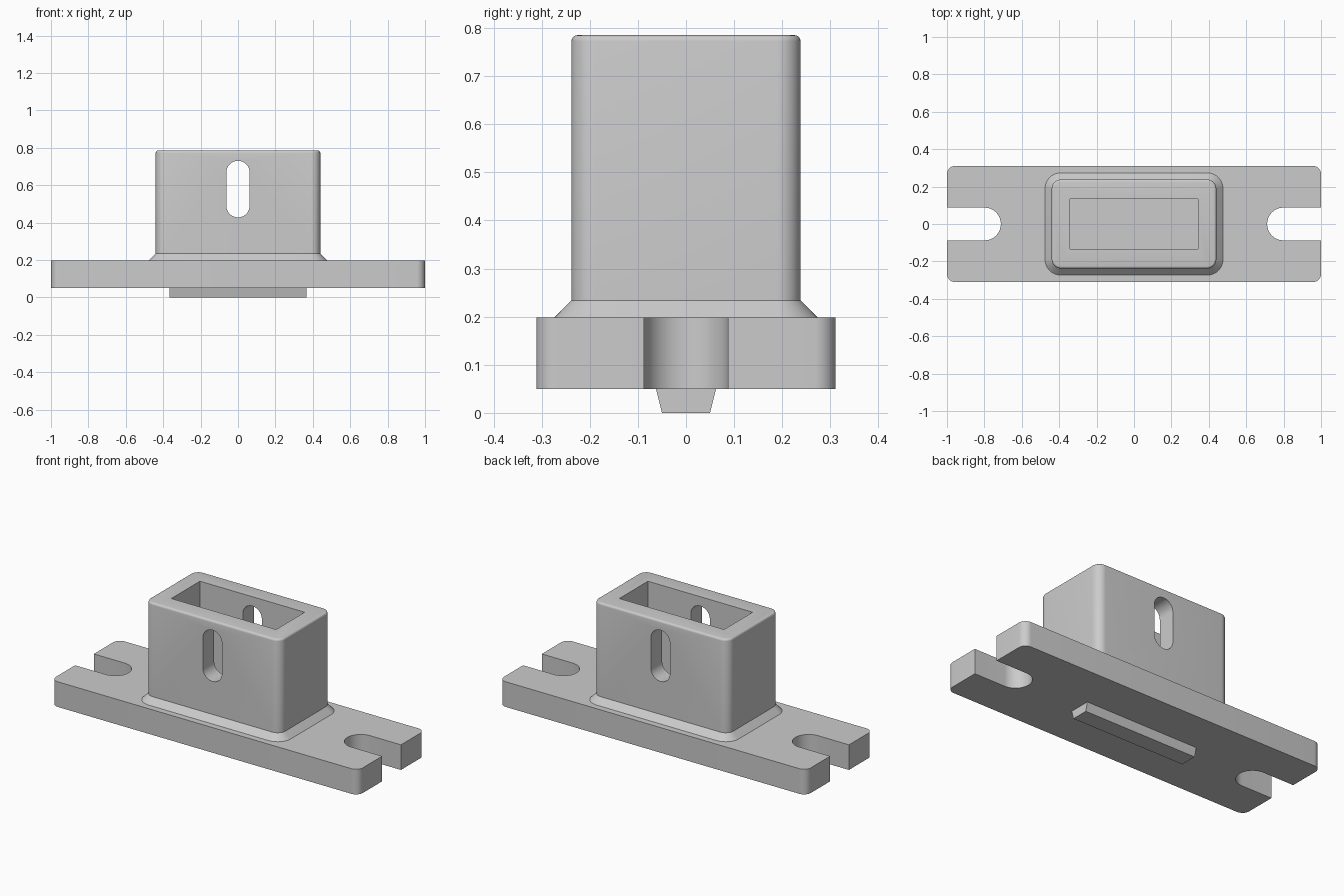
import bpy, bmesh
from math import pi, cos, sin, radians

old = bpy.data.objects.get("Cube")
if old:
    bpy.data.objects.remove(old, do_unlink=True)

grey = bpy.data.materials.new("plain_grey")
grey.use_nodes = True
colour = (0.6, 0.6, 0.6, 1)
grey.diffuse_color = colour
grey.node_tree.nodes["Principled BSDF"].inputs["Base Color"].default_value = colour


def outline(hx, hy, r=0, seg=10):
    """Rounded rectangle with half sizes hx, hy and corner radius r."""
    if r == 0:
        return [(hx, hy), (-hx, hy), (-hx, -hy), (hx, -hy)]
    pts = []
    for i, (sx, sy) in enumerate([(1, 1), (-1, 1), (-1, -1), (1, -1)]):
        for k in range(seg + 1):
            a = (i + k / seg) * pi / 2
            pts.append((sx * (hx - r) + r * cos(a), sy * (hy - r) + r * sin(a)))
    return pts


def loft(name, rings):
    """Closed solid through (outline, height) rings, listed bottom to top."""
    bm = bmesh.new()
    loops = [[bm.verts.new((x, y, z)) for x, y in pts] for pts, z in rings]
    for a, b in zip(loops, loops[1:]):
        for i in range(len(a)):
            j = (i + 1) % len(a)
            bm.faces.new((a[i], a[j], b[j], b[i]))
    bm.faces.new(loops[0][::-1])
    bm.faces.new(loops[-1])
    bmesh.ops.recalc_face_normals(bm, faces=bm.faces)
    mesh = bpy.data.meshes.new(name)
    bm.to_mesh(mesh)
    bm.free()
    mesh.materials.append(grey)
    ob = bpy.data.objects.new(name, mesh)
    bpy.context.collection.objects.link(ob)
    return ob


def combine(target, tool, operation):
    """Apply a boolean and discard the tool."""
    tool.hide_render = True
    bpy.context.view_layer.objects.active = target
    mod = target.modifiers.new(tool.name, "BOOLEAN")
    mod.operation, mod.solver, mod.object = operation, "EXACT", tool
    bpy.ops.object.modifier_apply(modifier=mod.name)
    bpy.data.objects.remove(tool, do_unlink=True)


# Base plate with rounded corners
plate_outline = outline(1, 0.311, 0.045)
bracket = loft("slotted_bracket", [(plate_outline, 0.05), (plate_outline, 0.198)])

# Housing: flared foot, straight walls, rounded top rim
HX, HY, R, RIM, TOP = 0.44, 0.238, 0.05, 0.0125, 0.785


def wall(offset):
    return outline(HX + offset, HY + offset, R + offset)


rings = [(wall(0.036), 0.1), (wall(0.036), 0.198), (wall(0), 0.234)]
for k in range(5):
    a = k / 4 * pi / 2
    rings.append((wall(RIM * (cos(a) - 1)), TOP - RIM * (1 - sin(a))))
combine(bracket, loft("housing", rings), "UNION")

# Tapered locating key underneath
key = loft("locating_key", [(outline(0.367, 0.05), 0), (outline(0.367, 0.0625), 0.05),
                            (outline(0.367, 0.0625), 0.1)])
combine(bracket, key, "UNION")

# Rectangular pocket open at the top
pocket = outline(0.341, 0.133)
combine(bracket, loft("pocket_cutter", [(pocket, 0.15), (pocket, 1)]), "DIFFERENCE")

# Open-ended mounting slots at both ends
slot = outline(0.288, 0.0874, 0.0873, 14)
for side in (-1, 1):
    pts = [(x + side, y) for x, y in slot]
    combine(bracket, loft("mounting_slot_cutter", [(pts, -0.1), (pts, 0.3)]), "DIFFERENCE")

# Upright window slot through front and back walls
window = outline(0.0621, 0.151, 0.062, 14)
cutter = loft("window_cutter", [(window, -0.5), (window, 0.5)])
cutter.rotation_euler.x = pi / 2
cutter.location.z = 0.579
bpy.context.view_layer.update()
combine(bracket, cutter, "DIFFERENCE")

# Smooth curved corners, crisp edges
bpy.ops.object.select_all(action="DESELECT")
bracket.select_set(True)
bpy.context.view_layer.objects.active = bracket
bpy.ops.object.shade_smooth_by_angle(angle=radians(30))
